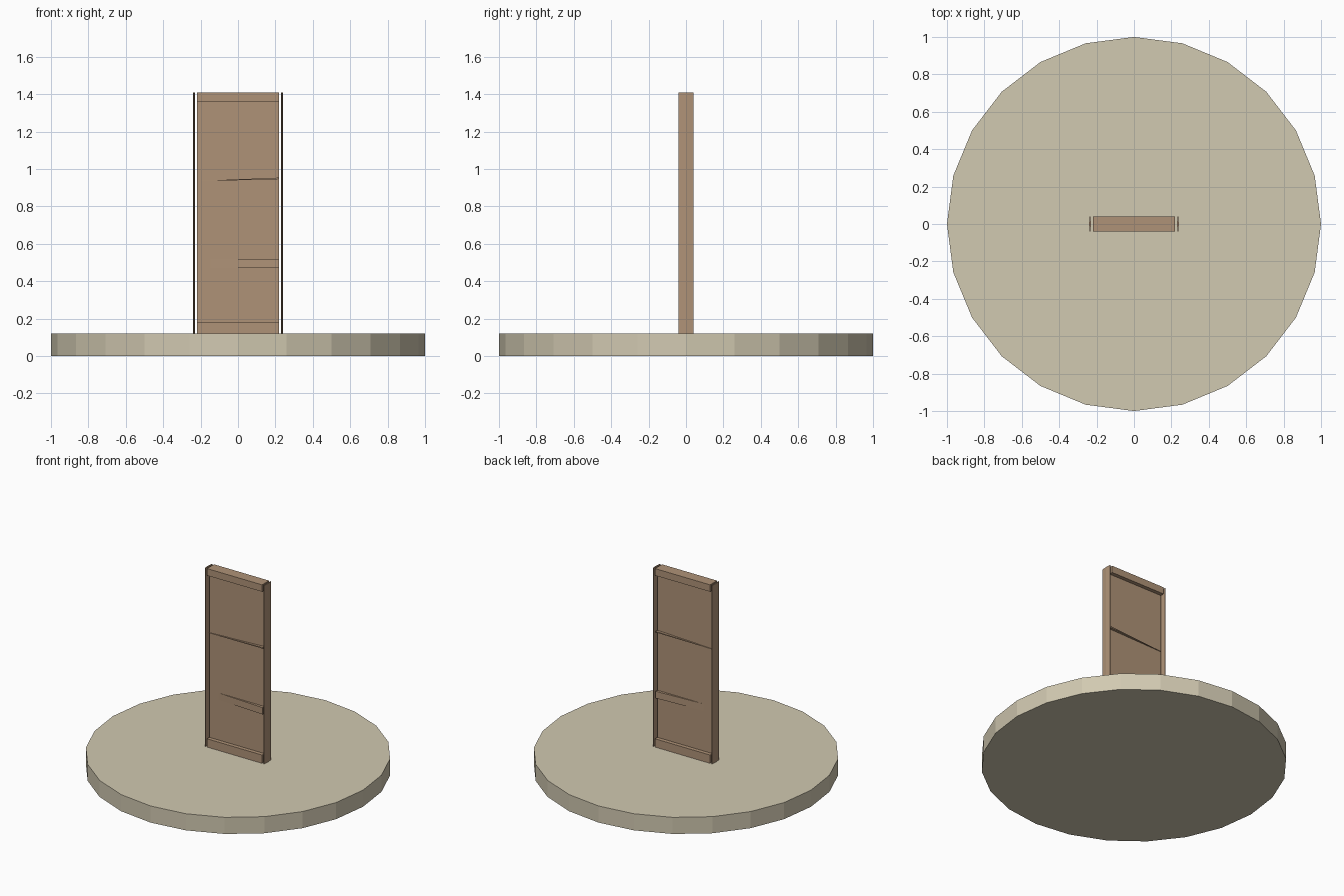
import bpy, bmesh, math

if "Cube" in bpy.data.objects:
    bpy.data.objects.remove(bpy.data.objects["Cube"])


def material(name, rgb):
    m = bpy.data.materials.new(name)
    m.diffuse_color = (*rgb, 1.0)
    m.use_nodes = True
    m.node_tree.nodes["Principled BSDF"].inputs["Base Color"].default_value = m.diffuse_color
    return m


STONE = material("pale_stone", (0.64, 0.585, 0.44))
WOOD = material("brown_wood", (0.43, 0.29, 0.185))


def prism(name, profile, z0, z1, mat):
    """Extrude an xy outline from z0 to z1; each may be a function of x."""
    bm = bmesh.new()
    at = lambda z, x: z(x) if callable(z) else z
    low = [bm.verts.new((x, y, at(z0, x))) for x, y in profile]
    top = [bm.verts.new((x, y, at(z1, x))) for x, y in profile]
    bm.faces.new(low[::-1])
    bm.faces.new(top)
    n = len(profile)
    for i in range(n):
        j = (i + 1) % n
        bm.faces.new((low[i], low[j], top[j], top[i]))
    bmesh.ops.recalc_face_normals(bm, faces=bm.faces)
    mesh = bpy.data.meshes.new(name)
    bm.to_mesh(mesh)
    bm.free()
    mesh.materials.append(mat)
    obj = bpy.data.objects.new(name, mesh)
    bpy.context.collection.objects.link(obj)
    return obj


def wedge(left, right, x0=-0.22, x1=0.22):
    """Outline with half depth 'left' at x0 and 'right' at x1."""
    return [(x0, -left), (x1, -right), (x1, right), (x0, left)]


# Round base slab
ring = [(math.cos(math.tau * i / 24), math.sin(math.tau * i / 24)) for i in range(24)]
prism("round_base", ring, 0.0, 0.12, STONE)

# Thin door panel and the full-depth rails at its ends
prism("door_panel", wedge(0.012, 0.012), 0.12, 1.40, WOOD)
prism("bottom_rail", wedge(0.04, 0.04), 0.12, 0.18, WOOD)
prism("top_rail", wedge(0.04, 0.04), 1.36, 1.41, WOOD)

# Middle rail, tapering into the panel on the left
prism("middle_rail", wedge(0.008, 0.032), 0.47, 0.52, WOOD)

# Narrow slanted slat across the upper half
prism("slanted_slat", wedge(0.016, 0.032),
      lambda x: 0.940 + 0.025 * x, lambda x: 0.945 + 0.04 * x, WOOD)

# Thin upright stiles, slightly thicker in the middle, standing off the panel
for side, label in ((-1, "left"), (1, "right")):
    outline = [(side * 0.235 + dx, y) for dx, y in
               ((-0.002, -0.04), (0.002, -0.04), (0.005, 0),
                (0.002, 0.04), (-0.002, 0.04), (-0.005, 0))]
    prism(label + "_stile", outline, 0.12, 1.41, WOOD)
